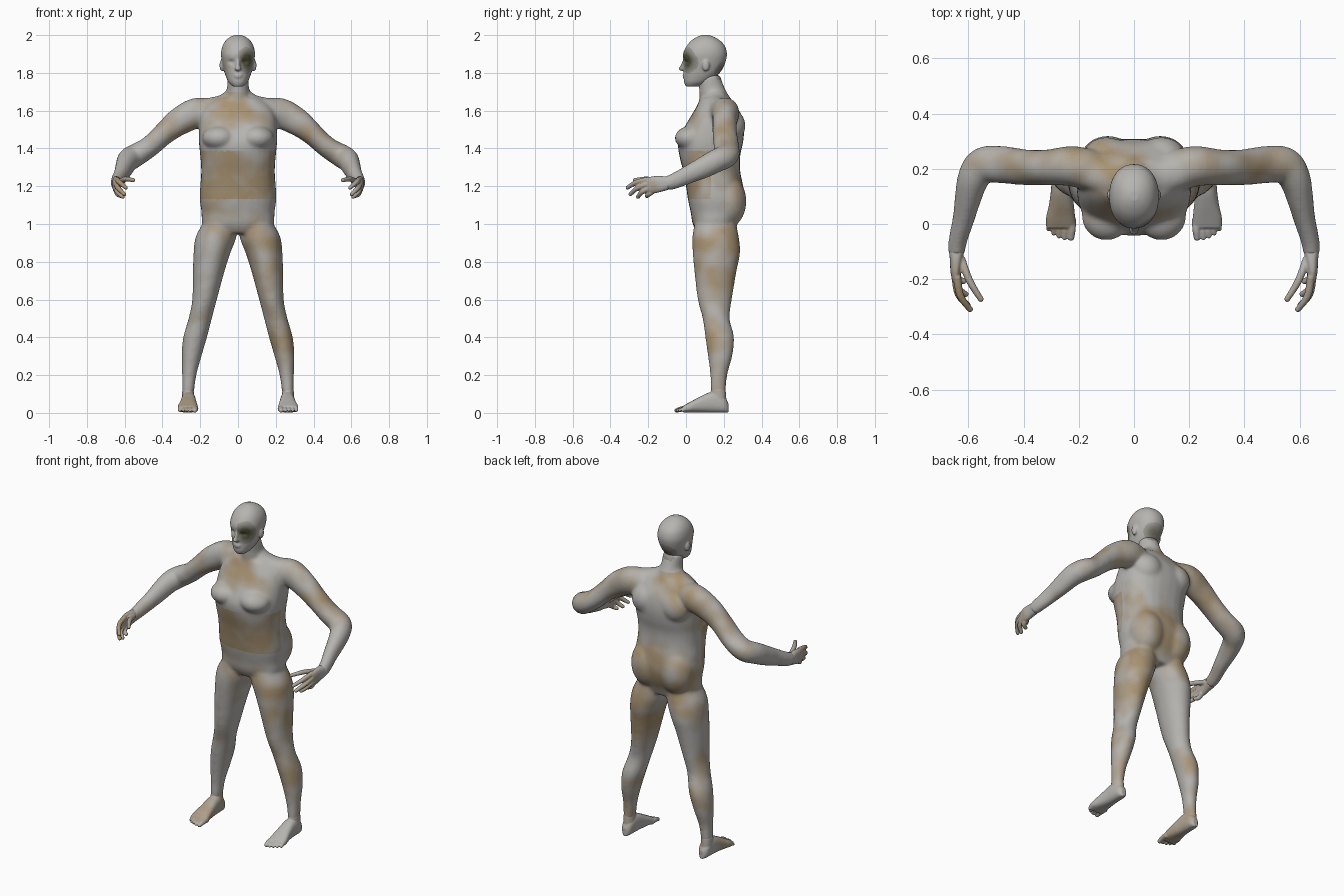
import bpy, bmesh
from math import sin, cos, pi, exp
from mathutils import Vector, Matrix, noise

X, Y, Z = Vector((1, 0, 0)), Vector((0, 1, 0)), Vector((0, 0, 1))


def material(name, rgb):
    m = bpy.data.materials.new(name)
    m.diffuse_color = (*rgb, 1)
    return m


# skin shades blend from grey to tan, plus a dark stain
GREY, TAN, DARK = Vector((.47, .46, .44)), Vector((.39, .29, .17)), Vector((.09, .085, .04))
SHADES = [material(f"skin_{i}", GREY.lerp(TAN, i / 9)) for i in range(10)]
SHADES += [material(f"stain_{i}", GREY.lerp(DARK, i / 8)) for i in range(1, 9)]


def catmull(rows, steps=4):
    out = []
    n = len(rows)
    for i in range(n - 1):
        a, b, c, d = (rows[max(0, min(n - 1, k))] for k in (i - 1, i, i + 1, i + 2))
        for s in range(steps):
            t = s / steps
            out.append([.5 * (2 * q + (r - p) * t + (2 * p - 5 * q + 4 * r - w) * t * t
                              + (3 * q - p - 3 * r + w) * t ** 3)
                        for p, q, r, w in zip(a, b, c, d)])
    return out + [list(rows[-1])]


def loft(bm, rows, frame=None, power=2.0, side=1, seg=28):
    """Closed loft through (x, y, z, half_a, half_b) sections."""
    rows = catmull(rows)
    pts = [Vector((r[0] * side, r[1], r[2])) for r in rows]
    rings = []
    for i, (p, r) in enumerate(zip(pts, rows)):
        if frame:
            u, v = frame
        else:
            t = (pts[min(i + 1, len(pts) - 1)] - pts[max(i - 1, 0)]).normalized()
            u = t.cross(Z).normalized()
            v = u.cross(t)
        ring = []
        for k in range(seg):
            c, s = cos(2 * pi * k / seg), sin(2 * pi * k / seg)
            c = abs(c) ** (2 / power) * (1 if c > 0 else -1)
            s = abs(s) ** (2 / power) * (1 if s > 0 else -1)
            ring.append(bm.verts.new(p + u * c * r[3] + v * s * r[4]))
        rings.append(ring)
    for a, b in zip(rings, rings[1:]):
        for k in range(seg):
            bm.faces.new((a[k], a[(k + 1) % seg], b[(k + 1) % seg], b[k]))
    bm.faces.new(rings[0])
    bm.faces.new(rings[-1])


def upright(rows):
    """(z, centre_x, half_width, front_y, back_y) to loft sections."""
    return [(x, (f + b) / 2, z, w, (b - f) / 2) for z, x, w, f, b in rows]


def ball(bm, centre, radii):
    bmesh.ops.create_uvsphere(bm, u_segments=24, v_segments=16, radius=1,
                              matrix=Matrix.Translation(centre) @ Matrix.Diagonal((*radii, 1)))


def finger(bm, pts, r, side):
    rows = [(*p, r * k, r * k) for p, k in zip(pts, (1.1, 1, .8))]
    loft(bm, rows, side=side, seg=14)
    tip = pts[-1]
    ball(bm, (tip[0] * side, tip[1], tip[2]), (r * .82,) * 3)


def blob(p, c, r):
    return exp(-sum(((a - b) / s) ** 2 for a, b, s in zip(p, c, r)))


def shade(p):
    n = noise.noise(p * 5) + .4 * noise.noise(p * 15)
    dark = 1.4 * blob(p, (.05, -.01, 1.865), (.045, .09, .06)) + .9 * blob(p, (.03, .2, 1.81), (.09, .06, .06))
    dark += .25 * n
    if p.z > 1.76 and dark > .3 and (p.x > .004 or p.y > .1):
        return 9 + min(8, int(1 + dark * 7))
    tan = .3 + n * 1.1
    if p.z > 1.7:
        tan -= .6
    if p.y < .13 and abs(p.x) < .22:
        tan += .7 if 1.13 < p.z < 1.385 else 0
        tan += .9 * blob(p, (.03, .04, 1.58), (.13, .2, .06))
        tan -= .7 * blob(p, (0, 0, 1.44), (.3, .2, .06))
    tan += .6 * blob(p, (.19, .1, .8), (.07, .3, .25)) + .4 * blob(p, (.0, .3, 1.15), (.2, .1, .15))
    return max(0, min(9, int(tan * 10)))


def finish(bm, name, voxel, smooth, sculpt=None):
    """Fuse the shapes into one smooth skin and paint it."""
    bmesh.ops.recalc_face_normals(bm, faces=bm.faces)
    me = bpy.data.meshes.new(name)
    bm.to_mesh(me)
    bm.free()
    ob = bpy.data.objects.new(name, me)
    bpy.context.collection.objects.link(ob)
    mod = ob.modifiers.new("fuse", 'REMESH')
    mod.mode, mod.voxel_size = 'VOXEL', voxel
    mod = ob.modifiers.new("soften", 'SMOOTH')
    mod.factor, mod.iterations = .5, smooth
    done = bpy.data.meshes.new_from_object(ob.evaluated_get(bpy.context.evaluated_depsgraph_get()))
    ob.modifiers.clear()
    ob.data = done
    done.materials.clear()
    for m in SHADES:
        done.materials.append(m)
    for v in done.vertices:
        if sculpt:
            sculpt(v.co)
    for f in done.polygons:
        f.use_smooth = True
        f.material_index = shade(f.center)


# body: torso, neck, shoulders, arms and legs
bm = bmesh.new()
loft(bm, upright([(.95, 0, .14, .06, .25), (1.0, 0, .188, .035, .27), (1.06, 0, .193, .025, .295),
                  (1.13, 0, .203, .01, .309), (1.2, 0, .2, 0, .303), (1.28, 0, .195, -.015, .287),
                  (1.36, 0, .2, -.035, .287), (1.43, 0, .207, -.042, .302), (1.5, 0, .207, -.015, .308),
                  (1.57, 0, .20, .025, .297), (1.62, 0, .175, .055, .268), (1.665, 0, .12, .075, .235)]),
     (X, Y), 2.4)
loft(bm, upright([(1.6, 0, .09, .065, .27), (1.66, 0, .072, .07, .24), (1.7, 0, .06, .07, .215),
                  (1.75, 0, .057, .065, .193), (1.79, 0, .056, .06, .18)]), (X, Y))
for s in (1, -1):
    loft(bm, [(.02, .155, 1.69, .05, .04), (.08, .165, 1.645, .06, .04), (.17, .19, 1.62, .06, .045)], side=s)
    ball(bm, (.1 * s, .03, 1.455), (.09, .09, .065))
    ball(bm, (.095 * s, .22, 1.12), (.105, .1, .14))
    ball(bm, (.1 * s, .235, 1.52), (.09, .08, .09))
    loft(bm, [(.09, .17, 1.59, .075, .06), (.21, .208, 1.59, .074, .08), (.31, .205, 1.543, .065, .074),
              (.39, .205, 1.48, .065, .06), (.47, .214, 1.408, .068, .056), (.545, .214, 1.362, .066, .062),
              (.582, .165, 1.337, .058, .062), (.602, .09, 1.298, .048, .058), (.617, .02, 1.265, .04, .05),
              (.638, -.06, 1.228, .034, .043), (.644, -.11, 1.213, .031, .038)], side=s)
    loft(bm, upright([(1.0, .10, .088, .045, .265), (.93, .117, .108, .033, .28), (.85, .137, .098, .035, .287),
                      (.75, .155, .084, .044, .268), (.6, .177, .065, .062, .243), (.5, .20, .062, .088, .231),
                      (.4, .227, .063, .102, .255), (.3, .246, .053, .116, .245), (.2, .258, .038, .128, .219),
                      (.10, .265, .031, .13, .21)]), (X, Y), side=s)
finish(bm, "body", .008, 18)

# head: skull, nose, lips and ears
bm = bmesh.new()
loft(bm, upright([(1.728, 0, .028, .0, .07), (1.75, 0, .05, -.01, .12), (1.785, 0, .066, -.012, .165),
                  (1.82, 0, .076, -.012, .193), (1.86, 0, .085, -.012, .21), (1.9, 0, .09, -.016, .217),
                  (1.94, 0, .083, .002, .207), (1.97, 0, .066, .027, .182), (1.99, 0, .042, .057, .15),
                  (2.001, 0, .015, .085, .12)]), (X, Y), 2.15, seg=40)
ball(bm, (0, -.02, 1.823), (.017, .02, .013))
loft(bm, [(0, -.006, 1.87, .009, .01), (0, -.016, 1.845, .011, .01), (0, -.024, 1.823, .013, .013)], (X, Y))
ball(bm, (0, -.006, 1.789), (.026, .013, .006))
ball(bm, (0, -.006, 1.778), (.022, .013, .006))
for s in (1, -1):
    ball(bm, (.085 * s, .105, 1.84), (.013, .02, .032))


def eye_sockets(co):
    if co.y < .06:
        co.y += .01 * exp(-((abs(co.x) - .036) / .017) ** 2 - ((co.z - 1.858) / .012) ** 2)


finish(bm, "head", .005, 5, eye_sockets)

# hands
for s, name in ((1, "left_hand"), (-1, "right_hand")):
    bm = bmesh.new()
    loft(bm, [(.643, -.095, 1.216, .028, .035), (.644, -.13, 1.213, .023, .041),
              (.646, -.17, 1.208, .019, .045), (.645, -.205, 1.205, .014, .039)], power=2.4, side=s)
    for base, mid, tip in (
            ((.641, -.19, 1.237), (.629, -.26, 1.222), (.594, -.309, 1.193)),
            ((.647, -.19, 1.216), (.636, -.255, 1.192), (.602, -.294, 1.158)),
            ((.647, -.185, 1.196), (.638, -.232, 1.170), (.610, -.254, 1.144)),
            ((.641, -.17, 1.178), (.638, -.197, 1.158), (.618, -.207, 1.148)),
            ((.626, -.125, 1.222), (.596, -.205, 1.238), (.555, -.272, 1.232))):
        finger(bm, (base, mid, tip), .0135, s)
    finish(bm, name, .004, 3)

# feet
for s, name in ((1, "left_foot"), (-1, "right_foot")):
    bm = bmesh.new()
    loft(bm, [(x, y, h / 2 + .002, w, h / 2) for y, x, w, h in (
        (.224, .262, .014, .05), (.205, .262, .03, .08), (.165, .262, .036, .11), (.12, .262, .039, .105),
        (.07, .263, .045, .082), (.02, .266, .053, .055), (-.015, .266, .052, .036))], (X, Z), 2.5, side=s)
    loft(bm, upright([(.03, .262, .034, .12, .215), (.09, .264, .032, .13, .213), (.125, .265, .03, .132, .209)]),
         (X, Y), side=s)
    for i, (x, tip) in enumerate(((.226, -.049), (.250, -.051), (.270, -.044), (.289, -.034), (.307, -.018))):
        r = .015 if i == 0 else .0105
        finger(bm, ((x, .02, .022), (x, (tip + .01) / 2, .021), (x + .002, tip, .013)), r, s)
    finish(bm, name, .004, 3)
